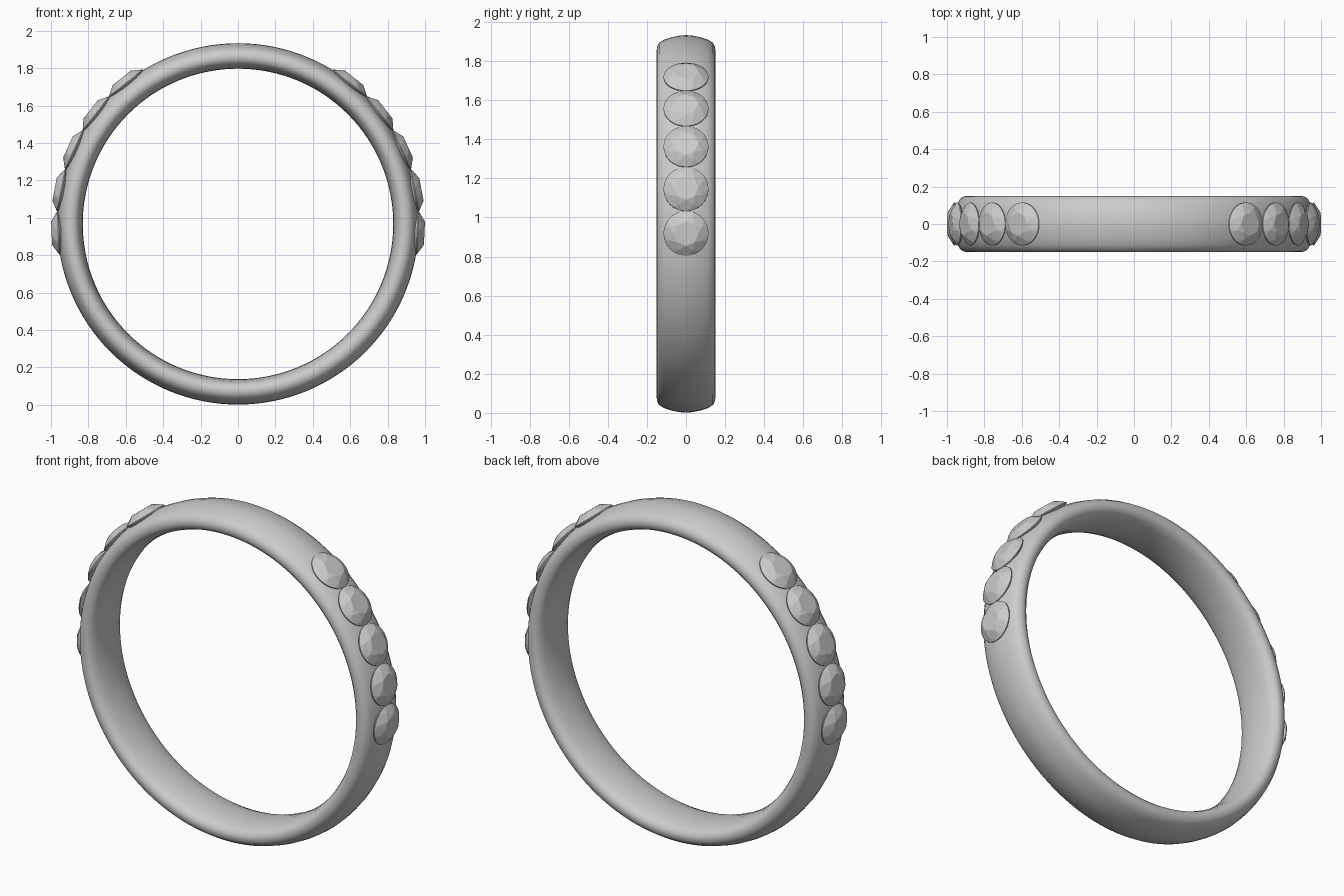
import bpy, bmesh
from math import sin, cos, pi, radians
from mathutils import Matrix, Vector

if "Cube" in bpy.data.objects:
    bpy.data.objects.remove(bpy.data.objects["Cube"])

CZ = 0.967          # height of the ring centre
SEG = 128

# Band: rounded cross-section (radius, half width) spun around the y axis
half = [(0.83, 0), (0.833, 0.05), (0.842, 0.10), (0.855, 0.13), (0.872, 0.146),
        (0.89, 0.15), (0.908, 0.148), (0.927, 0.137), (0.943, 0.112),
        (0.955, 0.075), (0.963, 0.035), (0.966, 0)]
profile = half + [(r, -y) for r, y in reversed(half[1:-1])]
bm = bmesh.new()
rings = []
for i in range(SEG):
    a = 2 * pi * i / SEG
    rings.append([bm.verts.new((r * cos(a), y, CZ + r * sin(a))) for r, y in profile])
n = len(profile)
for i in range(SEG):
    p, q = rings[i], rings[(i + 1) % SEG]
    for j in range(n):
        k = (j + 1) % n
        bm.faces.new((p[j], p[k], q[k], q[j]))
bmesh.ops.recalc_face_normals(bm, faces=bm.faces)
mesh = bpy.data.meshes.new("band")
bm.to_mesh(mesh)
bm.free()
mesh.shade_smooth()
bpy.context.collection.objects.link(bpy.data.objects.new("band", mesh))


# Round brilliant stone: hull of table, kite, girdle rings and a culet
def make_gem_mesh():
    bm = bmesh.new()
    for count, radius, h, offset in ((8, 0.062, 0.998, 0), (8, 0.091, 0.983, pi / 8),
                                     (32, 0.115, 0.963, 0), (32, 0.115, 0.958, 0),
                                     (8, 0.06, 0.922, 0), (1, 0, 0.88, 0)):
        for i in range(count):
            a = 2 * pi * i / count + offset
            bm.verts.new((radius * cos(a), radius * sin(a), h))
    bmesh.ops.convex_hull(bm, input=bm.verts[:])
    bmesh.ops.dissolve_limit(bm, angle_limit=radians(1), verts=bm.verts[:], edges=bm.edges[:])
    bmesh.ops.recalc_face_normals(bm, faces=bm.faces)
    m = bpy.data.meshes.new("stone")
    bm.to_mesh(m)
    bm.free()
    return m


# Five stones on each shoulder of the ring
gem = make_gem_mesh()
for side, name in ((1, "right"), (-1, "left")):
    for i in range(5):
        tilt = side * radians(92.9 - 13.6 * i)
        ob = bpy.data.objects.new(f"stone_{name}_{i + 1}", gem)
        ob.matrix_world = Matrix.Translation(Vector((0, 0, CZ))) @ Matrix.Rotation(tilt, 4, 'Y')
        bpy.context.collection.objects.link(ob)
